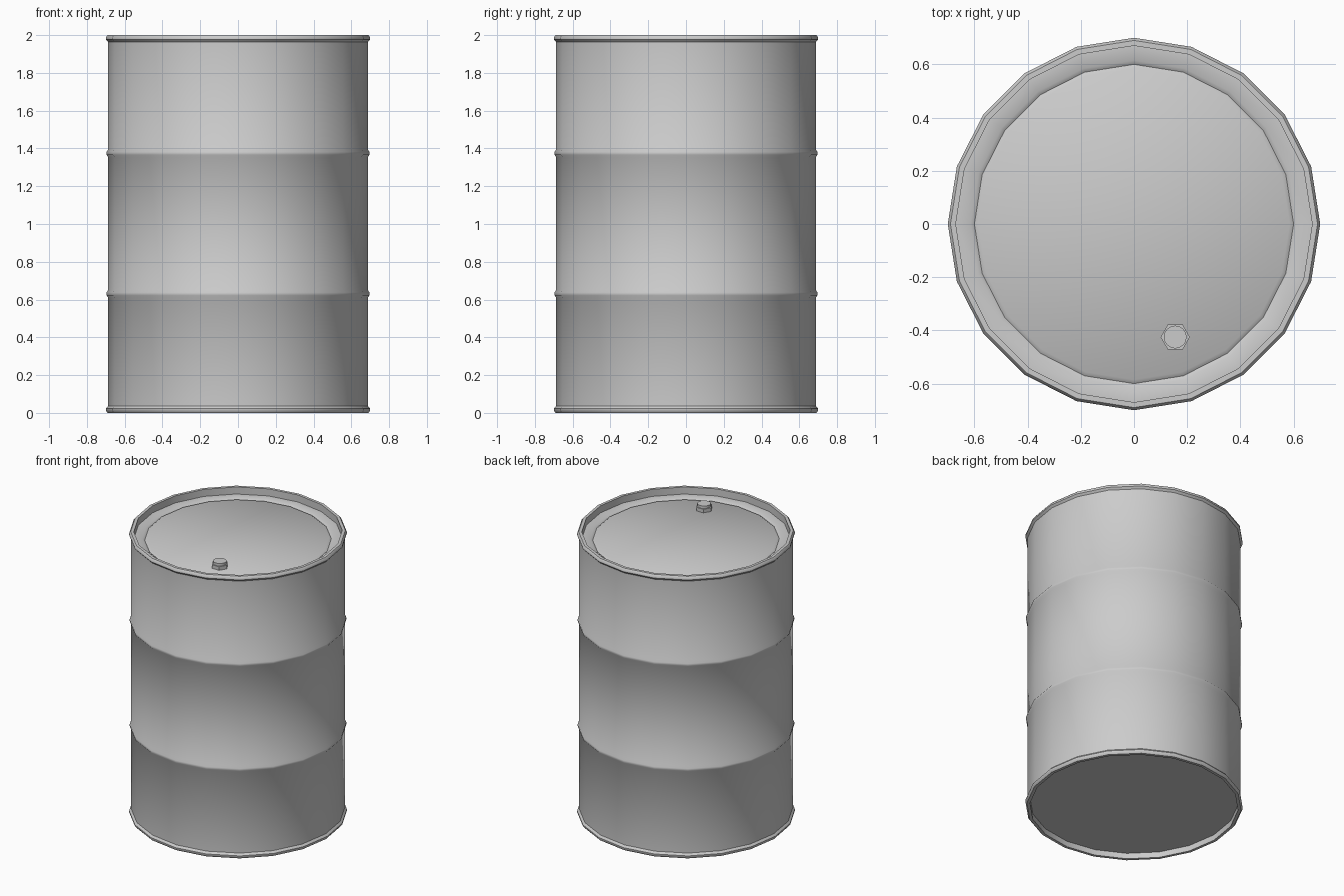
import bpy, bmesh
from math import cos, sin, tau, radians

cube = bpy.data.objects.get("Cube")
if cube:
    bpy.data.objects.remove(cube, do_unlink=True)

steel = bpy.data.materials.new("grey steel")
steel.use_nodes = True
colour = (0.6, 0.6, 0.6, 1)
steel.diffuse_color = colour
steel.node_tree.nodes["Principled BSDF"].inputs["Base Color"].default_value = colour


def lathe(name, profile, sides, centre=(0, 0, 0), angle=40):
    """Turn an (r, z) profile listed from bottom to top; ends are capped."""
    bm = bmesh.new()
    rings = [[bm.verts.new((r * cos(tau * i / sides), r * sin(tau * i / sides), z))
              for i in range(sides)] for r, z in profile]
    for low, high in zip(rings, rings[1:]):
        for i in range(sides):
            j = (i + 1) % sides
            bm.faces.new((low[i], low[j], high[j], high[i]))
    bm.faces.new(rings[0][::-1])
    bm.faces.new(rings[-1])
    mesh = bpy.data.meshes.new(name)
    bm.to_mesh(mesh)
    bm.free()
    mesh.materials.append(steel)
    obj = bpy.data.objects.new(name, mesh)
    obj.location = centre
    bpy.context.collection.objects.link(obj)
    bpy.ops.object.select_all(action='DESELECT')
    obj.select_set(True)
    bpy.context.view_layer.objects.active = obj
    bpy.ops.object.shade_smooth_by_angle(angle=radians(angle))
    return obj


BODY, BULGE, INNER = 0.687, 0.70, 0.67
LID = 1.95


def hoop(z):
    """Rolled hoop around the wall."""
    return [(BODY, z - 0.021), (BULGE - 0.004, z - 0.008),
            (BULGE - 0.004, z + 0.008), (BODY, z + 0.021)]


# Drum shell: recessed base, rolled rims, two hoops, recessed lid with a groove
base_rim = [(INNER, 0.04), (INNER, 0), (0.69, 0), (BULGE, 0.012),
            (BULGE, 0.022), (BODY, 0.036)]
top_rim = [(r, 2 - z) for r, z in reversed(base_rim[1:])]
lid = [(INNER, LID), (0.615, LID), (0.6, LID - 0.01), (0.585, LID)]
lathe("drum_shell", base_rim + hoop(0.63) + hoop(1.374) + top_rim + lid, 20)

# Bung: hexagonal nut with a round cap
lathe("bung_nut", [(0.055, 0), (0.055, 0.025)], 6, (0.155, -0.425, LID), 30)
lathe("bung_cap", [(0.043, 0.024), (0.043, 0.043)], 16, (0.155, -0.425, LID), 30)
